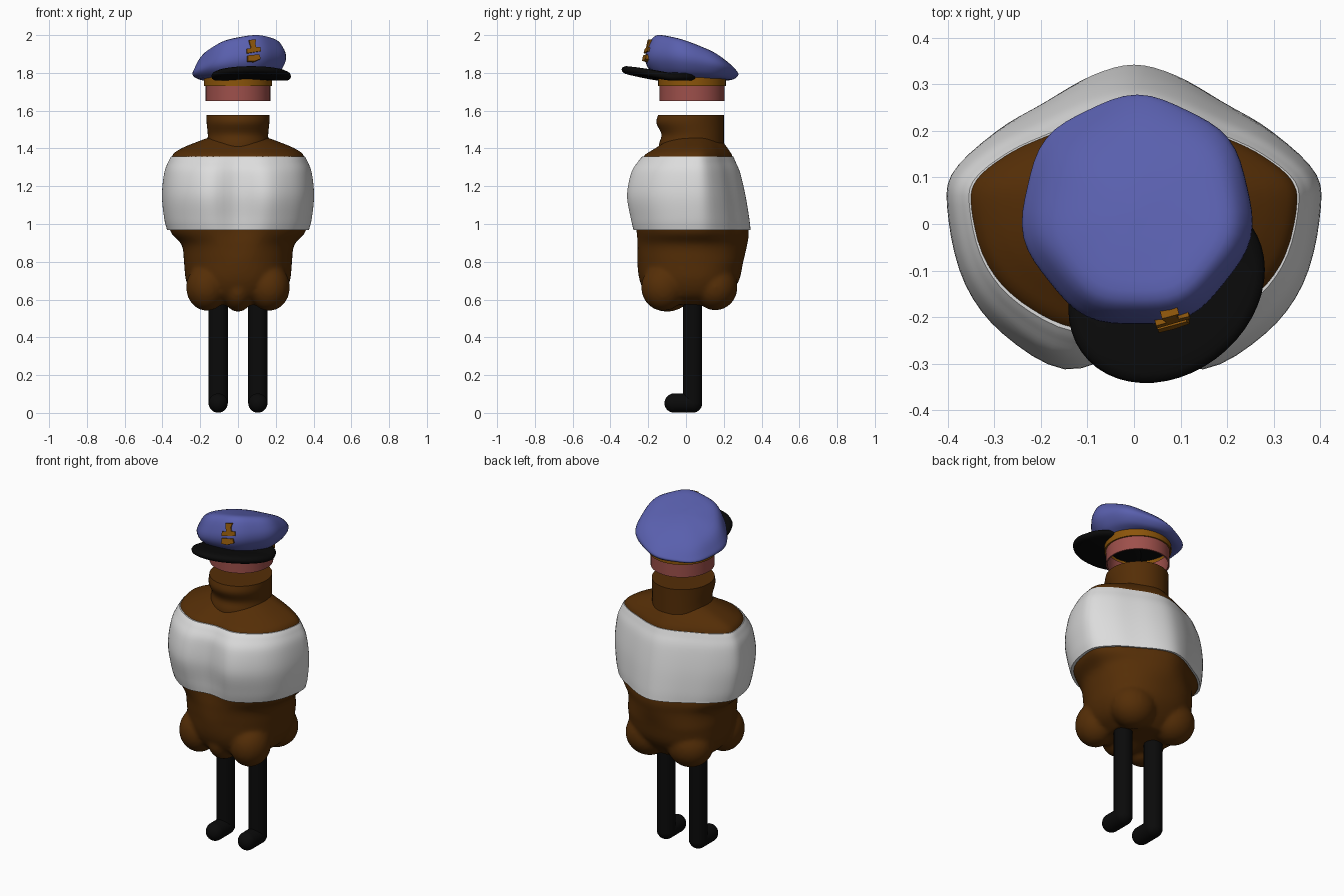
import bpy, bmesh
from math import sin, cos, pi, radians
from mathutils import Vector, Matrix

cube = bpy.data.objects.get("Cube")
if cube:
    bpy.data.objects.remove(cube, do_unlink=True)


def material(name, r, g, b):
    m = bpy.data.materials.new(name)
    m.use_nodes = True
    m.diffuse_color = (r, g, b, 1)
    node = m.node_tree.nodes["Principled BSDF"]
    node.inputs["Base Color"].default_value = (r, g, b, 1)
    node.inputs["Roughness"].default_value = 0.7
    return m


BROWN = material("brown", 0.09, 0.027, 0.002)
WHITE = material("white", 0.72, 0.72, 0.72)
BLACK = material("black", 0.003, 0.003, 0.003)
BLUE = material("cap blue", 0.10, 0.115, 0.42)
PINK = material("pink skin", 0.34, 0.08, 0.07)
GOLD = material("dark gold", 0.26, 0.09, 0.003)


def finish(bm, name, mat, angle=40):
    bmesh.ops.recalc_face_normals(bm, faces=bm.faces)
    me = bpy.data.meshes.new(name)
    bm.to_mesh(me)
    bm.free()
    me.materials.append(mat)
    ob = bpy.data.objects.new(name, me)
    bpy.context.scene.collection.objects.link(ob)
    bpy.ops.object.select_all(action='DESELECT')
    bpy.context.view_layer.objects.active = ob
    ob.select_set(True)
    bpy.ops.object.shade_smooth_by_angle(angle=radians(angle))
    return ob


def spline(pts, steps, closed):
    """Smooth curve through the given points."""
    n, out = len(pts), []
    get = (lambda i: pts[i % n]) if closed else (lambda i: pts[min(max(i, 0), n - 1)])
    for i in range(n if closed else n - 1):
        a, b, c, d = (Vector(get(i + k)) for k in (-1, 0, 1, 2))
        for s in range(steps):
            t = s / steps
            out.append(b + (c - a) * t / 2 + (a * 2 - b * 5 + c * 4 - d) * t * t / 2
                       + (b * 3 - a - c * 3 + d) * t ** 3 / 2)
    if not closed:
        out.append(Vector(pts[-1]))
    return out


def loft(bm, rings, cap=True):
    rows = [[bm.verts.new(p) for p in ring] for ring in rings]
    n = len(rows[0])
    for a, b in zip(rows, rows[1:]):
        for i in range(n):
            j = (i + 1) % n
            bm.faces.new((a[i], a[j], b[j], b[i]))
    if cap:
        bm.faces.new(rows[0][::-1])
        bm.faces.new(rows[-1])


def ball(bm, centre, size):
    bmesh.ops.create_uvsphere(bm, u_segments=24, v_segments=14, radius=1,
                              matrix=Matrix.Translation(centre) @ Matrix.Diagonal((*size, 1)))


# Torso cross-section: half outline from chest to back; it rounds off toward the hips
HALF = [(0.37, -1), (0.7, -0.79), (0.9, -0.5), (0.99, -0.12), (0.975, 0.21),
        (0.76, 0.52), (0.5, 0.73), (0.24, 0.92)]
MID_Y = 0.05


def torso_ring(z, w, front, back):
    chest = min(max((z - 0.8) / 0.17, 0), 1)
    cleft = 0.02 + 0.075 * max(0, sin(pi * (z - 0.9) / 0.5)) if 0.9 < z < 1.4 else 0.02
    outline = [(0, cleft - 1)] + HALF + [(0, 1)] + [(-x, y) for x, y in HALF[::-1]]
    ring = []
    for p in spline(outline, 4, True):
        p = (p / (abs(p.x) ** 2.2 + abs(p.y) ** 2.2) ** (1 / 2.2)).lerp(p, chest)
        depth = MID_Y - front if p.y < 0 else back - MID_Y
        ring.append((p.x * w, MID_Y + p.y * depth, z))
    return ring


def torso(bm, profile):
    loft(bm, [torso_ring(*ring) for ring in spline(profile, 5, False)])


# Body, with soft lobes at the bottom, fused into one skin
bm = bmesh.new()
torso(bm, [
    (0.572, 0.16, -0.14, 0.17), (0.62, 0.235, -0.205, 0.225), (0.70, 0.275, -0.245, 0.28),
    (0.80, 0.286, -0.258, 0.303), (0.89, 0.298, -0.258, 0.324), (0.965, 0.36, -0.262, 0.332),
    (1.10, 0.375, -0.28, 0.30), (1.25, 0.365, -0.26, 0.27), (1.355, 0.352, -0.225, 0.248),
    (1.395, 0.31, -0.17, 0.225), (1.43, 0.23, -0.115, 0.20), (1.46, 0.15, -0.07, 0.17)])
for side in (-1, 1):
    ball(bm, (side * 0.165, -0.12, 0.665), (0.11, 0.118, 0.125))
    ball(bm, (side * 0.135, 0.155, 0.665), (0.13, 0.118, 0.122))
ball(bm, (0, -0.10, 0.65), (0.085, 0.135, 0.115))
body = finish(bm, "body", BROWN)
fuse = body.modifiers.new("fuse", 'REMESH')
fuse.mode = 'VOXEL'
fuse.voxel_size = 0.012
fuse.use_smooth_shade = True
soften = body.modifiers.new("soften", 'SMOOTH')
soften.factor = 0.5
soften.iterations = 6

# White chest wrap
bm = bmesh.new()
torso(bm, [
    (0.968, 0.375, -0.277, 0.342), (1.03, 0.39, -0.292, 0.335), (1.15, 0.402, -0.312, 0.315),
    (1.27, 0.39, -0.29, 0.287), (1.33, 0.368, -0.253, 0.262), (1.357, 0.354, -0.23, 0.251)])
finish(bm, "chest_wrap", WHITE)


def ellipse(cx, cy, rx, ry, z, n=48):
    return [(cx + rx * cos(2 * pi * i / n), cy + ry * sin(2 * pi * i / n), z) for i in range(n)]


# Neck, with a slight hollow at the throat
bm = bmesh.new()
neck = spline([(1.37, -0.145, 0.165), (1.425, -0.142, 0.163), (1.475, -0.13, 0.16),
               (1.535, -0.157, 0.166), (1.577, -0.148, 0.166)], 4, False)
loft(bm, [ellipse(0, (0.2 + f) / 2, w, (0.2 - f) / 2, z) for z, f, w in neck])
finish(bm, "neck", BROWN)

# Head strip and cap band: open tubes with thin walls
for name, mat, rx, ry, low, high in (("head_strip", PINK, 0.171, 0.172, 1.652, 1.745),
                                     ("cap_band", GOLD, 0.18, 0.179, 1.73, 1.80)):
    bm = bmesh.new()
    loft(bm, [ellipse(0, 0.032, rx - d, ry - d, z) for d, z in
              ((0.008, high), (0.008, low), (0, low), (0, high))], cap=False)
    finish(bm, name, mat)

# Cap crown: rings that lean to the back and to one side
bm = bmesh.new()
crown = spline([
    (0.172, 1.772, 0.02, -0.04), (0.215, 1.787, 0.09, -0.10), (0.245, 1.825, 0.16, -0.15),
    (0.236, 1.867, 0.21, -0.24), (0.193, 1.92, 0.20, -0.355), (0.10, 1.943, 0.14, -0.33),
    (0.01, 1.95, 0.10, -0.30)], 4, False)
rings = []
for r, z, sx, sy in crown:
    ring = []
    for i in range(56):
        a = 2 * pi * i / 56
        k = r * (1 + 0.018 * cos(7 * (a - pi / 2)))
        x, y = k * cos(a), k * sin(a)
        ring.append((x + 0.007, y + 0.027, z + sx * x + sy * y))
    rings.append(ring)
loft(bm, rings)
finish(bm, "cap_crown", BLUE, 60)

# Visor: skewed flat disc that curls up toward the front
bm = bmesh.new()
rings = []
for k, h in ((0.3, -0.014), (0.7, -0.016), (0.92, -0.016), (0.985, -0.008), (1.0, 0.003),
             (0.975, 0.014), (0.9, 0.022), (0.7, 0.025), (0.3, 0.025)):
    rings.append([(x, y + 0.2 * (x - 0.07), 1.776 + h + 0.19 * max(0, -0.12 - y))
                  for x, y, _ in ellipse(0.07, -0.14, 0.211 * k, 0.197 * k, 0)])
loft(bm, rings)
finish(bm, "visor", BLACK, 50)

# Dark lining inside the cap
bm = bmesh.new()
loft(bm, [ellipse(0, 0.032, 0.168, 0.168, z) for z in (1.768, 1.776)])
finish(bm, "cap_lining", BLACK)

# Badge: a stepped plate above a small bar, leaning with the crown
lean = (Matrix.Translation((0.08, -0.201, 1.915)) @ Matrix.Rotation(radians(14), 4, 'Z')
        @ Matrix.Rotation(radians(-14), 4, 'X'))
upper = [(-0.036, -0.014), (0.04, -0.002), (0.038, 0.02), (0.015, 0.02), (0.012, 0.04),
         (0.018, 0.062), (-0.02, 0.058), (-0.018, 0.04), (-0.012, 0.014), (-0.036, 0.01)]
lower = [(-0.034, -0.056), (0.0, -0.058), (0.036, -0.044), (0.03, -0.02), (-0.034, -0.026)]
for name, shape in (("badge_top", upper), ("badge_bar", lower)):
    bm = bmesh.new()
    loft(bm, [[lean @ Vector((x, y, z)) for x, z in shape] for y in (-0.012, 0.02)])
    finish(bm, name, GOLD, 20)


# Legs and feet: round-ended tubes
def tube(bm, a, b, r):
    a, b = Vector(a), Vector(b)
    turn = (b - a).to_track_quat('Z', 'Y').to_matrix().to_4x4()
    bmesh.ops.create_cone(bm, segments=24, radius1=r, radius2=r, depth=(b - a).length,
                          matrix=Matrix.Translation((a + b) / 2) @ turn)
    for p in (a, b):
        ball(bm, p, (r, r, r))


for side, label in ((1, "left"), (-1, "right")):
    bm = bmesh.new()
    x = side * 0.105
    tube(bm, (x, 0.035, 0.62), (x, 0.035, 0.052), 0.051)
    tube(bm, (x, 0.035, 0.052), (x, -0.063, 0.052), 0.051)
    finish(bm, label + "_leg", BLACK)
